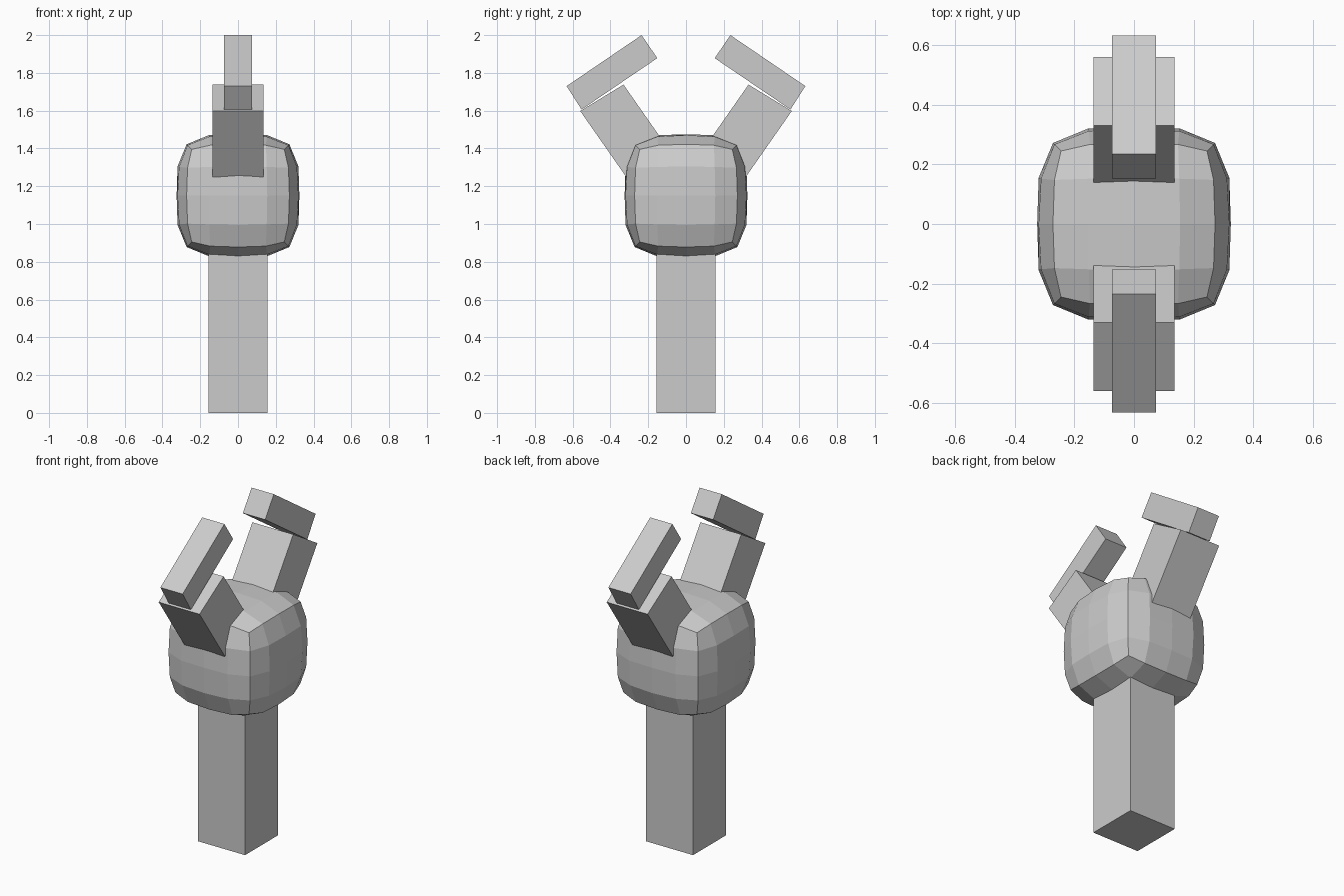
import bpy, bmesh
from mathutils import Vector

if "Cube" in bpy.data.objects:
    bpy.data.objects.remove(bpy.data.objects["Cube"])


def make_object(name, bm):
    bmesh.ops.recalc_face_normals(bm, faces=bm.faces)
    mesh = bpy.data.meshes.new(name)
    bm.to_mesh(mesh)
    bm.free()
    obj = bpy.data.objects.new(name, mesh)
    bpy.context.collection.objects.link(obj)
    return obj


def box(name, size, center):
    bm = bmesh.new()
    bmesh.ops.create_cube(bm, size=1)
    bmesh.ops.scale(bm, vec=size, verts=bm.verts)
    bmesh.ops.translate(bm, vec=center, verts=bm.verts)
    return make_object(name, bm)


def side_slab(name, profile, half_width):
    # extrude a y-z outline across x
    bm = bmesh.new()
    face = bm.faces.new([bm.verts.new((-half_width, y, z)) for y, z in profile])
    new = bmesh.ops.extrude_face_region(bm, geom=[face])["geom"]
    bmesh.ops.translate(bm, vec=(2 * half_width, 0, 0),
                        verts=[v for v in new if isinstance(v, bmesh.types.BMVert)])
    return make_object(name, bm)


# post
box("post", (0.314, 0.314, 0.92), (0, 0, 0.46))

# bulged body: 4x4 grid cube; each vertex class maps its grid steps to offsets
BULGE = {
    (0, 0, 2): (0, 0, 0.325),
    (0, 1, 2): (0, 0.155, 0.32),
    (1, 1, 2): (0.152, 0.152, 0.312),
    (0, 2, 2): (0, 0.272, 0.272),
    (1, 2, 2): (0.148, 0.267, 0.267),
    (2, 2, 2): (0.245, 0.245, 0.245),
}
bm = bmesh.new()
bmesh.ops.create_cube(bm, size=4)
bmesh.ops.subdivide_edges(bm, edges=bm.edges[:], cuts=3, use_grid_fill=True)
for v in bm.verts:
    steps = [round(c) for c in v.co]
    key = tuple(sorted(abs(s) for s in steps))
    offset = dict(zip(key, BULGE[key]))
    v.co = Vector([offset[abs(s)] * (1 if s > 0 else -1) for s in steps])
    v.co.z += 1.15
make_object("body", bm)

# two bent claws, front and back
LOWER = [(0.56, 1.598), (0.331, 1.738), (0.016, 1.287), (0.245, 1.147)]
UPPER = [(0.632, 1.73), (0.235, 2.0), (0.152, 1.878), (0.553, 1.606)]
for side, s in (("front", -1), ("back", 1)):
    side_slab(side + "_claw_base", [(s * y, z) for y, z in LOWER], 0.136)
    side_slab(side + "_claw_tip", [(s * y, z) for y, z in UPPER], 0.074)
